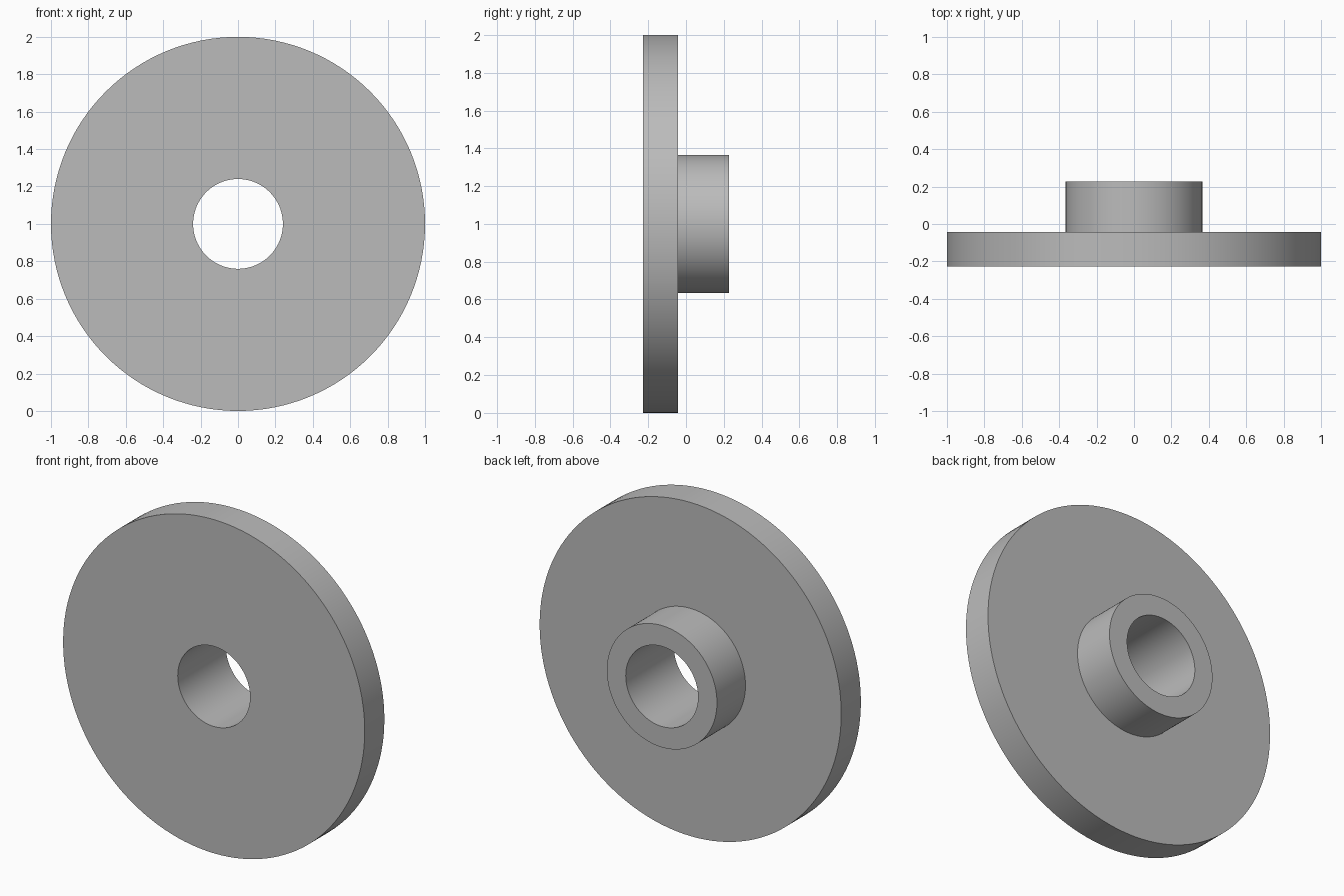
import bpy
import bmesh
import math
from mathutils import Vector

cube = bpy.data.objects.get("Cube")
if cube:
    bpy.data.objects.remove(cube, do_unlink=True)

SEGMENTS = 128
CENTRE = Vector((0, 0, 1))
BORE, HUB, RIM = 0.24, 0.365, 1.0
FRONT, STEP, BACK = -0.228, -0.042, 0.228

# Plain grey material
grey = bpy.data.materials.new("plain grey")
grey.use_nodes = True
colour = (0.5, 0.5, 0.5, 1)
grey.diffuse_color = colour
grey.node_tree.nodes["Principled BSDF"].inputs["Base Color"].default_value = colour


def revolve(name, profile):
    """Turn a closed (radius, y) profile around the horizontal y axis."""
    bm = bmesh.new()
    verts = [bm.verts.new((r, y, 0)) for r, y in profile]
    edges = [bm.edges.new((a, b)) for a, b in zip(verts, verts[1:] + verts[:1])]
    bmesh.ops.spin(bm, geom=verts + edges, cent=(0, 0, 0), axis=(0, 1, 0),
                   angle=math.tau, steps=SEGMENTS, use_merge=True)
    bmesh.ops.remove_doubles(bm, verts=bm.verts, dist=0.0001)
    bmesh.ops.recalc_face_normals(bm, faces=bm.faces)
    mesh = bpy.data.meshes.new(name)
    bm.to_mesh(mesh)
    bm.free()
    mesh.materials.append(grey)
    obj = bpy.data.objects.new(name, mesh)
    obj.location = CENTRE
    bpy.context.collection.objects.link(obj)
    bpy.ops.object.select_all(action="DESELECT")
    obj.select_set(True)
    bpy.context.view_layer.objects.active = obj
    bpy.ops.object.shade_smooth_by_angle(angle=math.radians(30))
    return obj


# Wide disc with a raised hub on the back and a bore through both
revolve("flanged_disc", [
    (BORE, FRONT), (RIM, FRONT), (RIM, STEP),
    (HUB, STEP), (HUB, BACK), (BORE, BACK),
])
